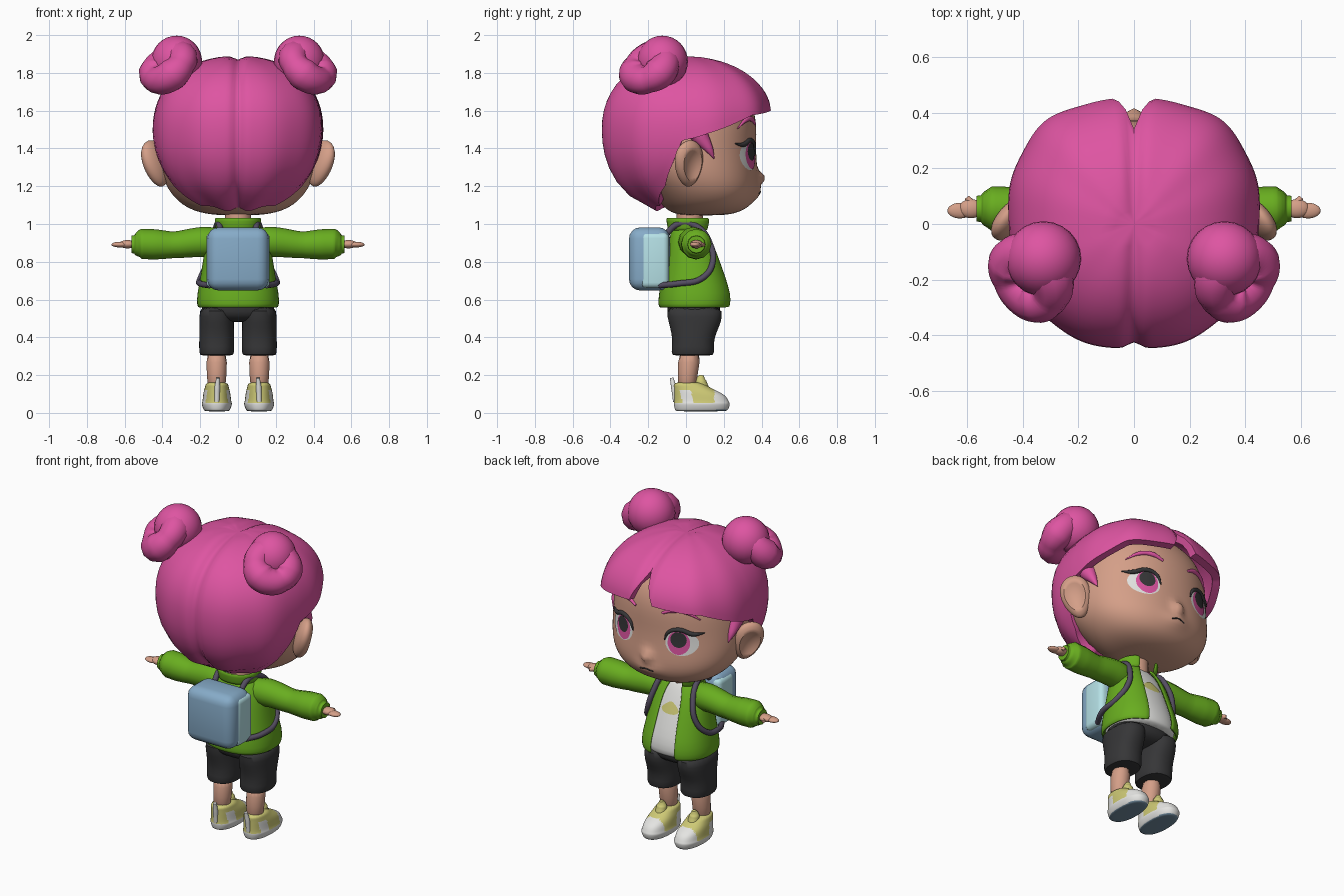
import bpy, bmesh, math
from mathutils import Vector, Matrix
from mathutils.bvhtree import BVHTree

if "Cube" in bpy.data.objects:
    bpy.data.objects.remove(bpy.data.objects["Cube"])


def material(name, *rgb):
    m = bpy.data.materials.new(name)
    m.use_nodes = True
    m.diffuse_color = (*rgb, 1)
    m.node_tree.nodes["Principled BSDF"].inputs["Base Color"].default_value = (*rgb, 1)
    return m


PINK = material("hair pink", .73, .09, .36)
SKIN = material("skin", .66, .345, .245)
GREEN = material("jacket green", .14, .42, .014)
BLACK = material("charcoal", .037, .037, .039)
BLUE = material("pack blue", .24, .41, .58)
CYAN = material("pack light blue", .47, .76, .8)
PURPLE = material("strap purple", .09, .075, .12)
YELLOW = material("shoe yellow", .62, .59, .18)
WHITE = material("white", .78, .78, .76)
SLATE = material("sole slate", .17, .27, .36)
SIDES = (("left", 1), ("right", -1))


def finish(ob, *mats):
    """Apply modifiers, turn curves into meshes, set materials and shading."""
    bpy.ops.object.select_all(action='DESELECT')
    bpy.context.view_layer.objects.active = ob
    ob.select_set(True)
    bpy.ops.object.convert(target='MESH')
    ob = bpy.context.object
    ob.data.materials.clear()
    for m in mats:
        ob.data.materials.append(m)
    bpy.ops.object.shade_smooth_by_angle(angle=math.radians(50))
    return ob


def mesh_object(name, bm):
    me = bpy.data.meshes.new(name)
    bmesh.ops.recalc_face_normals(bm, faces=bm.faces)
    bm.to_mesh(me)
    bm.free()
    ob = bpy.data.objects.new(name, me)
    bpy.context.collection.objects.link(ob)
    return ob


def oval(angle, power=2.3):
    """Unit rounded oval; angle 0 points to the face side."""
    s, c, e = math.sin(angle), math.cos(angle), 2 / power
    return math.copysign(abs(s) ** e, s), math.copysign(abs(c) ** e, c)


def skin_grid(bm, rows, closed):
    grid = [[bm.verts.new(p) for p in row] for row in rows]
    n = len(grid[0])
    for a, b in zip(grid, grid[1:]):
        for j in range(n if closed else n - 1):
            k = (j + 1) % n
            bm.faces.new((a[j], a[k], b[k], b[j]))
    return grid


def loft(name, rings, *mats, x=0, n=24, gap=0, power=2.3, shell=0, smooth=1):
    """Stack ovals given as (z, half width, back y, front y)."""
    bm = bmesh.new()
    span = 2 * math.pi - 2 * gap
    angles = [gap + span * j / (n - 1 if gap else n) for j in range(n)]
    rows = []
    for z, w, back, front in rings:
        mid, half = (front + back) / 2, (front - back) / 2
        rows.append([(x + w * u, mid + half * v, z) for u, v in (oval(a, power) for a in angles)])
    grid = skin_grid(bm, rows, not gap)
    if not shell:
        bm.faces.new(grid[0])
        bm.faces.new(grid[-1])
    ob = mesh_object(name, bm)
    if shell:
        mod = ob.modifiers.new("shell", 'SOLIDIFY')
        mod.thickness, mod.offset = shell, -1
    ob.modifiers.new("smooth", 'SUBSURF').levels = smooth
    return finish(ob, *mats)


def tube(name, points, mat):
    """Round tube through (x, y, z, radius) points."""
    cu = bpy.data.curves.new(name, 'CURVE')
    cu.dimensions, cu.bevel_depth, cu.bevel_resolution = '3D', 1, 4
    cu.resolution_u, cu.use_fill_caps = 6, True
    sp = cu.splines.new('BEZIER')
    sp.bezier_points.add(len(points) - 1)
    for bp, (x, y, z, r) in zip(sp.bezier_points, points):
        bp.co, bp.radius = (x, y, z), r
        bp.handle_left_type = bp.handle_right_type = 'AUTO'
    ob = bpy.data.objects.new(name, cu)
    bpy.context.collection.objects.link(ob)
    return finish(ob, mat)


def ball(name, centre, size, mat):
    bm = bmesh.new()
    bmesh.ops.create_uvsphere(bm, u_segments=24, v_segments=16, radius=1)
    bm.transform(Matrix.Translation(centre) @ Matrix.Diagonal((*size, 1)))
    return finish(mesh_object(name, bm), mat)


def box(name, low, high, mat, bevel):
    low, high = Vector(low), Vector(high)
    bm = bmesh.new()
    bmesh.ops.create_cube(bm, size=1)
    bm.transform(Matrix.Translation((low + high) / 2) @ Matrix.Diagonal((*(high - low), 1)))
    ob = mesh_object(name, bm)
    mod = ob.modifiers.new("round", 'BEVEL')
    mod.width, mod.segments = bevel, 4
    return finish(ob, mat)


def surface_of(ob):
    tree = BVHTree.FromObject(ob, bpy.context.evaluated_depsgraph_get())

    def drop(x, z, lift):
        hit, normal, _, _ = tree.ray_cast(Vector((x, 1, z)), Vector((0, -1, 0)))
        return hit + normal * lift
    return drop


def decal(name, drop, x, z, w, h, lift, mat, tip=0):
    """Thin oval patch that follows a surface."""
    bm = bmesh.new()
    rows = []
    for k in (.02, .35, .7, 1):
        ring = [(k * math.sin(a), k * math.cos(a)) for a in (j * math.tau / 28 for j in range(28))]
        rows.append([drop(x + w * u * (1 - tip * v), z + h * v, lift) for u, v in ring])
    grid = skin_grid(bm, rows, True)
    bm.faces.new(grid[0])
    return finish(mesh_object(name, bm), mat)


# Head with a soft nose and muzzle, and the neck
head = loft("head", [(1.045, .1, -.02, .2), (1.06, .21, -.08, .28), (1.1, .3, -.13, .35),
                     (1.18, .375, -.2, .385), (1.28, .41, -.3, .38), (1.4, .415, -.36, .37),
                     (1.55, .41, -.4, .38), (1.7, .36, -.34, .33), (1.8, .2, -.2, .2)],
            SKIN, n=32, power=2.15, smooth=2)
for v in head.data.vertices:
    if v.co.y > .2:
        x, z = v.co.x, v.co.z
        v.co.y += (.042 * math.exp(-(x / .035) ** 2 - ((z - 1.245) / .032) ** 2)
                   + .022 * math.exp(-(x / .08) ** 2 - ((z - 1.165) / .04) ** 2))
tube("neck", [(0, .02, .93, .07), (0, .02, 1.1, .07)], SKIN)

# Face details
face = surface_of(head)
tube("mouth", [(*face(x, 1.172 - abs(x) * .2, 0), .004) for x in (-.045, -.02, 0, .02, .045)], BLACK)
for side, s in SIDES:
    decal(side + "_eye_white", face, s * .2, 1.36, .088, .076, .003, WHITE)
    decal(side + "_iris", face, s * .187, 1.362, .06, .072, .006, PINK)
    decal(side + "_pupil", face, s * .187, 1.382, .043, .048, .009, BLACK)
    lash = [(.107, 1.37, .004), (.13, 1.42, .01), (.19, 1.443, .013), (.26, 1.42, .013), (.31, 1.425, .003)]
    tube(side + "_lash", [(*face(s * x, z, .004), r) for x, z, r in lash], BLACK)
    brow = [(.09, 1.53, .007), (.15, 1.555, .014), (.22, 1.55, .012), (.29, 1.505, .003)]
    tube(side + "_brow", [(*face(s * x, z, .002), r) for x, z, r in brow], PINK)

    # Ears with a shallow hollow
    bm = bmesh.new()
    bmesh.ops.create_uvsphere(bm, u_segments=24, v_segments=20, radius=1,
                              matrix=Matrix.Rotation(math.pi / 2, 4, 'Y'))
    for v in bm.verts:
        if v.co.x > .72:
            v.co.x = .72 - 1.4 * (v.co.x - .72)
        v.co.y *= 1 + .2 * v.co.z
    bm.transform(Matrix.Translation((.437, .015, 1.32)) @ Matrix.Rotation(.3, 4, 'Y')
                 @ Matrix.Rotation(.65, 4, 'Z') @ Matrix.Diagonal((.05, .085, .127, 1)))
    bm.transform(Matrix.Diagonal((s, 1, 1, 1)))
    finish(mesh_object(side + "_ear", bm), SKIN)

# Hair: a shell whose lower edge rises from the nape to the parted fringe
EDGE = [(0, 1.77), (2, 1.7), (6, 1.6), (45, 1.575), (65, 1.52), (80, 1.48), (92, 1.44),
        (98, 1.32), (106, 1.2), (124, 1.1), (150, 1.08), (180, 1.06)]


def hair_edge(deg):
    for (a, za), (b, zb) in zip(EDGE, EDGE[1:]):
        if deg <= b:
            return za + (zb - za) * (deg - a) / (b - a)


def arc(z, mid, height, power):
    return .45 * max(0, 1 - abs((z - mid) / height) ** power) ** (1 / power)


rows = []
for i in range(19):
    row = []
    for deg in range(0, 360, 2):
        a = math.radians(deg)
        z = 1.89 - (1.89 - hair_edge(min(deg, 360 - deg))) * (i / 18) ** 1.8
        u, v = oval(a, 2.6 if math.cos(a) > 0 else 2.2)
        round_r = arc(z, 1.5, .39 if z > 1.5 else .45, 2.2)
        front_r = arc(max(z, 1.58), 1.58, .31, 2)
        p = Vector((u * round_r, v * (front_r if v > 0 else round_r), z - 1.5))
        p *= 1 - .05 * math.exp(-(p.x / .03) ** 2) + .01 * math.cos(9 * a) * i / 18
        row.append(p + Vector((0, 0, 1.5)))
    rows.append(row)
bm = bmesh.new()
skin_grid(bm, rows, True)
bmesh.ops.remove_doubles(bm, verts=bm.verts, dist=.0005)
hair = mesh_object("hair", bm)
mod = hair.modifiers.new("thickness", 'SOLIDIFY')
mod.thickness, mod.offset = .045, -1
finish(hair, PINK)

for side, s in SIDES:
    tube(side + "_side_lock", [(s * .39, .04, 1.51, .06), (s * .395, .08, 1.455, .045),
                               (s * .4, .12, 1.4, .024), (s * .395, .15, 1.345, .002)], PINK)
    # Coiled bun: an inner lobe with a thick twist that starts and ends inside it
    lobe, centre = Vector((.325, -.125, 1.86)), Vector((.367, -.19, 1.828))
    ball(side + "_bun_lobe", (s * lobe.x, lobe.y, lobe.z), (.135, .135, .137), PINK)
    axis = Vector((.5, -.4, .6)).normalized()
    across = (lobe - centre) - axis * axis.dot(lobe - centre)
    across.normalize()
    along = axis.cross(across)
    coil = []
    for k in range(9):
        a = .3 + k * (math.tau - .6) / 8
        p = centre + .09 * (across * math.cos(a) + along * math.sin(a))
        coil.append((s * p.x, p.y, p.z, .08 + .008 * math.sin(3 * a)))
    tube(side + "_bun_coil", coil, PINK)

# Jacket, open along the chest, over a shirt
TORSO = [(.555, .21, -.14, .24), (.57, .22, -.15, .25), (.63, .218, -.145, .252), (.72, .2, -.13, .222),
         (.82, .185, -.11, .185), (.9, .17, -.095, .152), (.96, .13, -.08, .12), (.99, .09, -.065, .1)]
loft("jacket", TORSO, GREEN, gap=.33, shell=.018)
loft("collar", [(.965, .1, -.08, .11), (1, .105, -.085, .118), (1.035, .112, -.092, .125)],
     GREEN, gap=.42, shell=.016)
shirt = loft("shirt", [(z, w * .9, b * .85, f - .025) for z, w, b, f in TORSO], WHITE)
decal("shirt_emblem", surface_of(shirt), 0, .835, .052, .034, .004, YELLOW, tip=.5)

for side, s in SIDES:
    # Sleeves and mitten-like hands
    sleeve = [(.08, .03, .9, .075), (.18, .04, .905, .08), (.34, .05, .89, .07), (.44, .053, .892, .08),
              (.51, .055, .894, .08), (.54, .055, .892, .06), (.55, .055, .892, .048), (.565, .055, .892, .046)]
    tube(side + "_sleeve", [(s * x, y, z, r) for x, y, z, r in sleeve], GREEN)
    ball(side + "_palm", (s * .585, .055, .893), (.045, .034, .022), SKIN)
    ball(side + "_fingers", (s * .625, .048, .891), (.045, .028, .015), SKIN)
    tube(side + "_thumb", [(s * .575, .065, .893, .016), (s * .6, .095, .89, .01)], SKIN)

    # Backpack straps
    strap = [(.09, -.12, .93), (.1, -.04, 1), (.115, .06, .985), (.135, .125, .9),
             (.165, .14, .79), (.2, .08, .71), (.2, -.04, .685), (.15, -.14, .675)]
    tube(side + "_strap", [(s * x, y, z, .016) for x, y, z in strap], PURPLE)

    # Shorts and shins
    loft(side + "_shorts_leg", [(.303, .085, -.07, .14), (.31, .094, -.08, .152), (.39, .093, -.07, .145),
                                (.45, .092, -.085, .175), (.51, .092, -.1, .195), (.57, .09, -.11, .19)],
         BLACK, x=s * .113)
    loft(side + "_shin", [(.12, .05, -.045, .055), (.2, .052, -.045, .06), (.34, .062, -.045, .09)],
         SKIN, x=s * .113, n=16, power=2)

    # Shoes: dark tread, white sole, toe and side stripe, yellow upper
    shoe = loft(side + "_shoe", [(.008, .06, -.05, .205), (.012, .07, -.06, .225), (.05, .083, -.067, .235),
                                 (.055, .077, -.064, .23), (.09, .074, -.064, .215), (.115, .07, -.064, .17),
                                 (.14, .062, -.064, .115), (.165, .058, -.066, .085)],
                YELLOW, WHITE, SLATE, x=s * .112, smooth=2)
    for f in shoe.data.polygons:
        c = f.center
        if f.normal.z < -.6 and c.z < .03:
            f.material_index = 2
        elif c.z < .052 or c.y > .15 or abs(c.y - .03 + c.z * .3) < .03 and c.z < .12:
            f.material_index = 1
    tube(side + "_shoe_tongue", [(s * .112, .09, .12, .035), (s * .112, .078, .17, .03),
                                 (s * .112, .082, .2, .012)], YELLOW)
    tube(side + "_heel_tab", [(s * .112, -.055, .06, .014), (s * .11, -.064, .13, .015),
                              (s * .106, -.076, .185, .01)], WHITE)

loft("shorts_hips", [(.48, .1, -.03, .1), (.5, .18, -.08, .16), (.53, .2, -.1, .185), (.6, .195, -.11, .19)], BLACK)

# Backpack: rounded shell with light panels on both sides
box("backpack_body", (-.163, -.302, .648), (.163, -.085, .982), BLUE, .06)
box("backpack_side_panels", (-.168, -.24, .66), (.168, -.09, .955), CYAN, .03)
